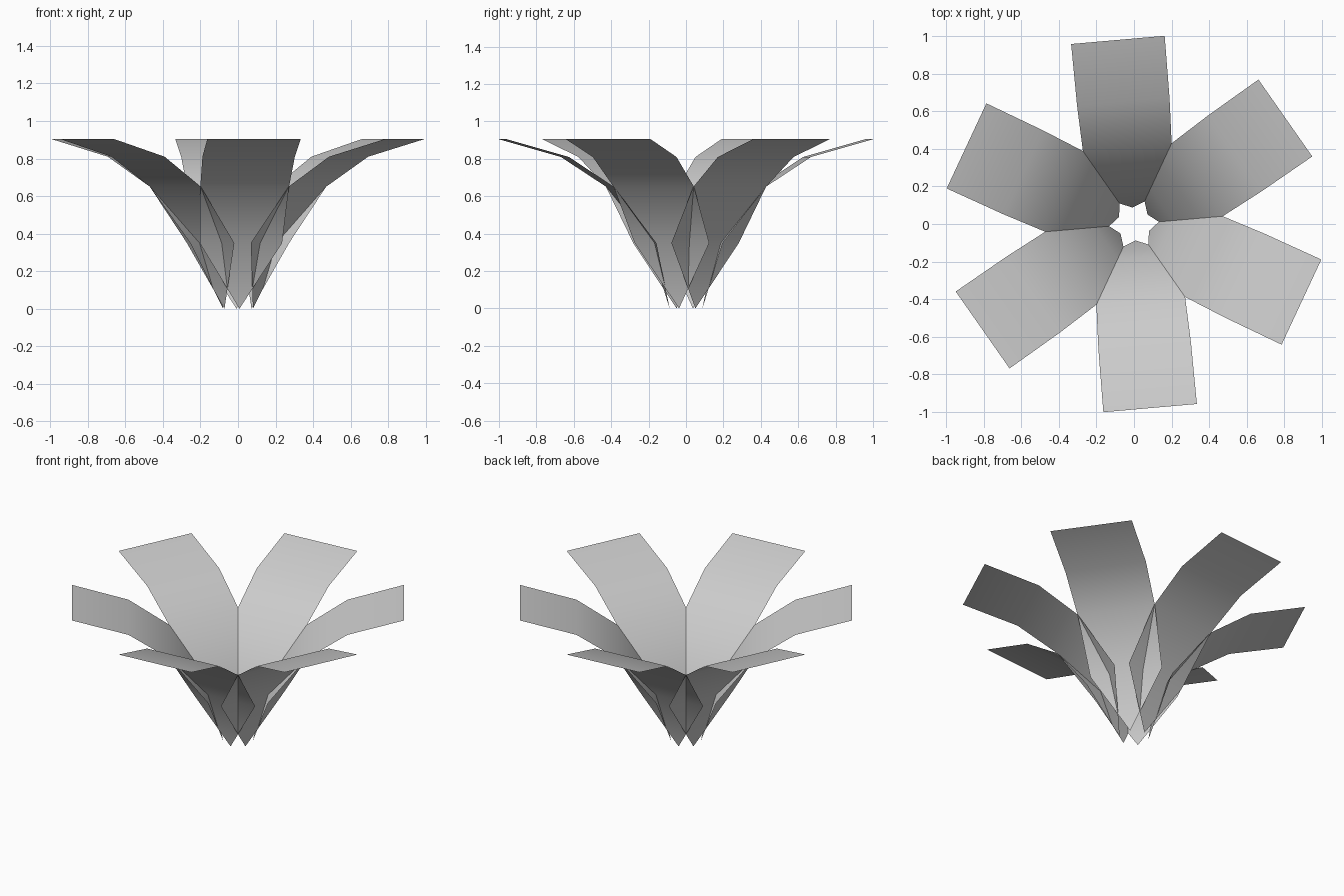
import bpy, bmesh, math
from mathutils import Matrix

cube = bpy.data.objects.get("Cube")
if cube:
    bpy.data.objects.remove(cube, do_unlink=True)

# Single flat grey
grey = bpy.data.materials.new("light_grey")
grey.use_nodes = True
colour = (0.6, 0.6, 0.6, 1)
grey.diffuse_color = colour
grey.node_tree.nodes["Principled BSDF"].inputs["Base Color"].default_value = colour

# Petal outline from the pointed base outward: radius, height, half width
TIP = (0.088, 0.0)
ROWS = [(0.178, 0.35, 0.22), (0.407, 0.65, 0.237),
        (0.65, 0.81, 0.247), (0.984, 0.905, 0.25)]


def petal_mesh():
    """One bent strip along +x, facing up, ending in a point at its base."""
    bm = bmesh.new()
    tip = bm.verts.new((TIP[0], 0, TIP[1]))
    pairs = [[bm.verts.new((r, side * w, z)) for side in (-1, 1)]
             for r, z, w in ROWS]
    bm.faces.new((tip, *pairs[0]))
    for (a, b), (c, d) in zip(pairs, pairs[1:]):
        bm.faces.new((a, c, d, b))
    for face in bm.faces:
        face.smooth = True
    mesh = bpy.data.meshes.new("petal")
    bm.to_mesh(mesh)
    bm.free()
    mesh.materials.append(grey)
    return mesh


# Ring of six crossing petals
mesh = petal_mesh()
for i in range(6):
    petal = bpy.data.objects.new(f"petal_{i + 1}", mesh)
    petal.matrix_world = Matrix.Rotation(math.radians(35 + 60 * i), 4, "Z")
    bpy.context.collection.objects.link(petal)
